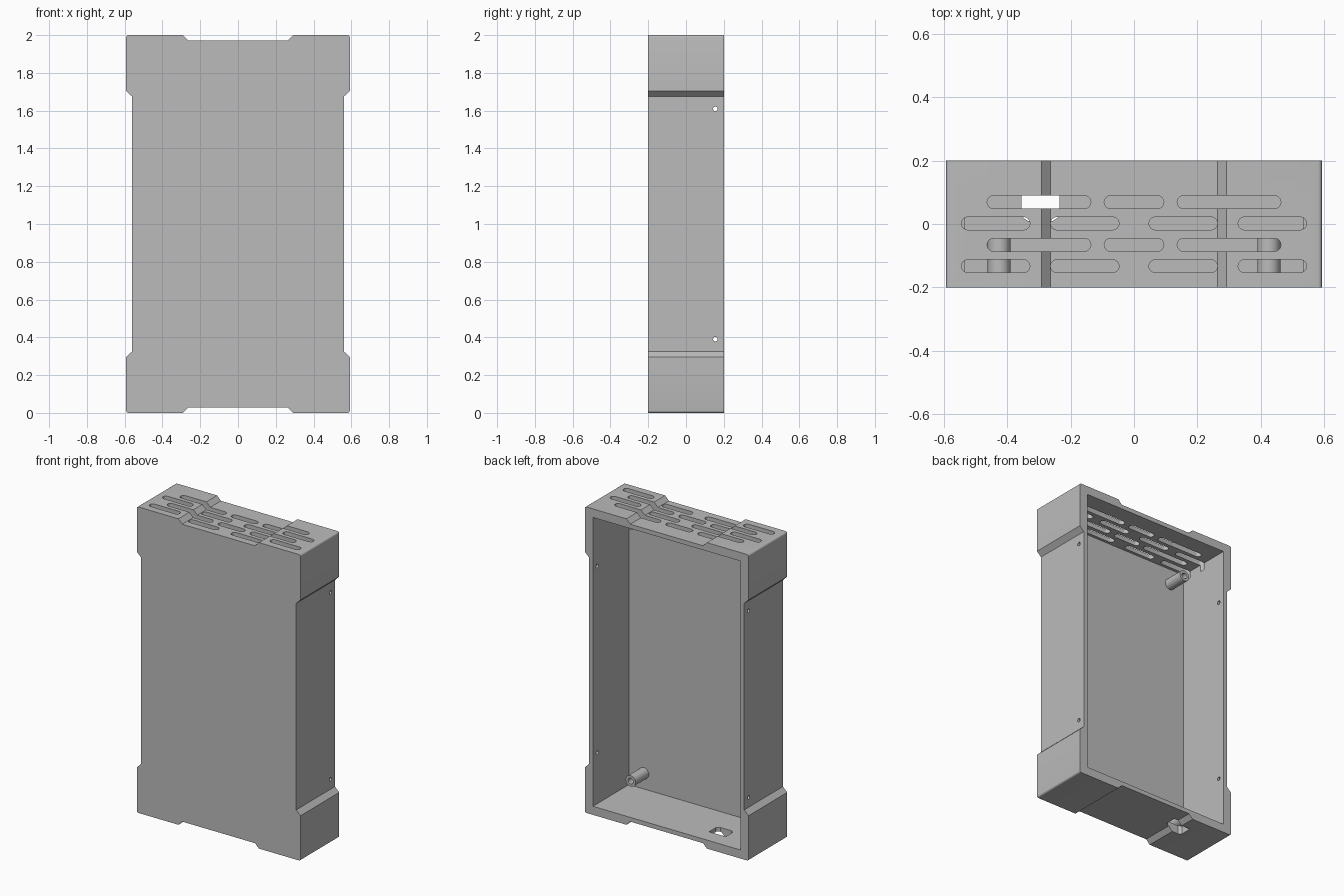
import bpy
import bmesh
import math
from mathutils import Matrix

cube = bpy.data.objects.get("Cube")
if cube:
    bpy.data.objects.remove(cube, do_unlink=True)

grey = bpy.data.materials.new("light grey plastic")
grey.use_nodes = True
colour = (0.5, 0.5, 0.5, 1)
grey.diffuse_color = colour
grey.node_tree.nodes["Principled BSDF"].inputs["Base Color"].default_value = colour

HALF_W, HALF_D, HEIGHT = 0.592, 0.2, 2.0
WALL = 0.028            # wall and notch depth
MID = HEIGHT / 2


def prism(name, points, low, high, axis="Z"):
    """Extrude a 2D outline: (x, y) along Z, or (x, z) along Y."""
    bm = bmesh.new()
    if axis == "Z":
        verts = [bm.verts.new((a, b, low)) for a, b in points]
        step = (0, 0, high - low)
    else:
        verts = [bm.verts.new((a, low, b)) for a, b in points]
        step = (0, high - low, 0)
    face = bm.faces.new(verts)
    ext = bmesh.ops.extrude_face_region(bm, geom=[face])
    bmesh.ops.translate(bm, vec=step, verts=[g for g in ext["geom"] if isinstance(g, bmesh.types.BMVert)])
    bmesh.ops.recalc_face_normals(bm, faces=bm.faces[:])
    return finish(name, bm)


def rod(name, radius, length, centre, axis, sides=32):
    bm = bmesh.new()
    turn = Matrix.Rotation(math.pi / 2, 4, "Y" if axis == "X" else "X")
    bmesh.ops.create_cone(bm, cap_ends=True, segments=sides, radius1=radius, radius2=radius,
                          depth=length, matrix=Matrix.Translation(centre) @ turn)
    return finish(name, bm)


def finish(name, bm):
    mesh = bpy.data.meshes.new(name)
    bm.to_mesh(mesh)
    bm.free()
    mesh.materials.append(grey)
    obj = bpy.data.objects.new(name, mesh)
    bpy.context.collection.objects.link(obj)
    return obj


def activate(obj):
    bpy.ops.object.select_all(action="DESELECT")
    obj.select_set(True)
    bpy.context.view_layer.objects.active = obj


def cut(target, cutter):
    cutter.hide_render = True
    mod = target.modifiers.new("cut", "BOOLEAN")
    mod.operation = "DIFFERENCE"
    mod.solver = "EXACT"
    mod.object = cutter
    activate(target)
    bpy.ops.object.modifier_apply(modifier=mod.name)
    bpy.data.objects.remove(cutter, do_unlink=True)


def rect(x0, x1, y0, y1):
    return [(x0, y0), (x1, y0), (x1, y1), (x0, y1)]


def slot_outline(x0, x1, y, r, steps=8):
    pts = []
    for cx, start in ((x1 - r, -math.pi / 2), (x0 + r, math.pi / 2)):
        for i in range(steps + 1):
            a = start + math.pi * i / steps
            pts.append((cx + r * math.cos(a), y + r * math.sin(a)))
    return pts


# Case outline: one quarter from right middle to top middle, mirrored four ways
r = 0.012
quarter = [(HALF_W - 0.031, 0.675), (HALF_W, 0.705)]
for i in range(5):
    a = math.pi / 2 * i / 4
    quarter.append((HALF_W - r + r * math.cos(a), MID - r + r * math.sin(a)))
quarter += [(0.291, MID), (0.263, MID - WALL)]
half = quarter + [(-x, z) for x, z in reversed(quarter)]
outline = half + [(-x, -z) for x, z in half]
case = prism("case_shell", [(x, z + MID) for x, z in outline], -HALF_D, HALF_D, "Y")

# Open-backed cavity
cut(case, prism("cavity_cutter", rect(-0.533, 0.533, 2 * WALL, HEIGHT - 2 * WALL),
                -HALF_D + WALL, HALF_D + 0.1, "Y"))

# Staggered ventilation slots through the top
long_row = [(-0.463, -0.136), (-0.094, 0.094), (0.136, 0.463)]
short_row = [(-0.544, -0.328), (-0.263, -0.047), (0.047, 0.263), (0.328, 0.544)]
for i in range(4):
    for x0, x1 in (short_row if i % 2 else long_row):
        cut(case, prism("slot_cutter", slot_outline(x0, x1, 0.069 - 0.0673 * i, 0.0205),
                        HEIGHT - 0.1, HEIGHT + 0.1))

# Socket opening in the floor, with two clipped corners
socket = [(-0.335, 0.01), (-0.255, 0.01), (-0.235, 0.024), (-0.235, 0.097),
          (-0.355, 0.097), (-0.355, 0.024)]
cut(case, prism("socket_cutter", socket, -0.1, 0.1))

# Screw holes through both side walls
for z in (0.39, 1.61):
    cut(case, rod("screw_cutter", 0.012, 2, (0, 0.155, z), "X", 20))

# Mounting posts with blind holes in the four inner corners
base, tip = -HALF_D + WALL - 0.005, -0.035
for side, x in (("right", -0.425), ("left", 0.425)):
    for level, z in (("lower", 0.16), ("upper", 1.84)):
        post = rod(f"{level}_{side}_post", 0.036, tip - base, (x, (base + tip) / 2, z), "Y")
        cut(post, rod("post_cutter", 0.019, 0.2, (x, tip, z), "Y", 24))

for obj in bpy.context.collection.objects:
    if obj.type == "MESH" and obj.name.endswith(("post", "shell")):
        activate(obj)
        bpy.ops.object.shade_smooth_by_angle(angle=math.radians(30))
